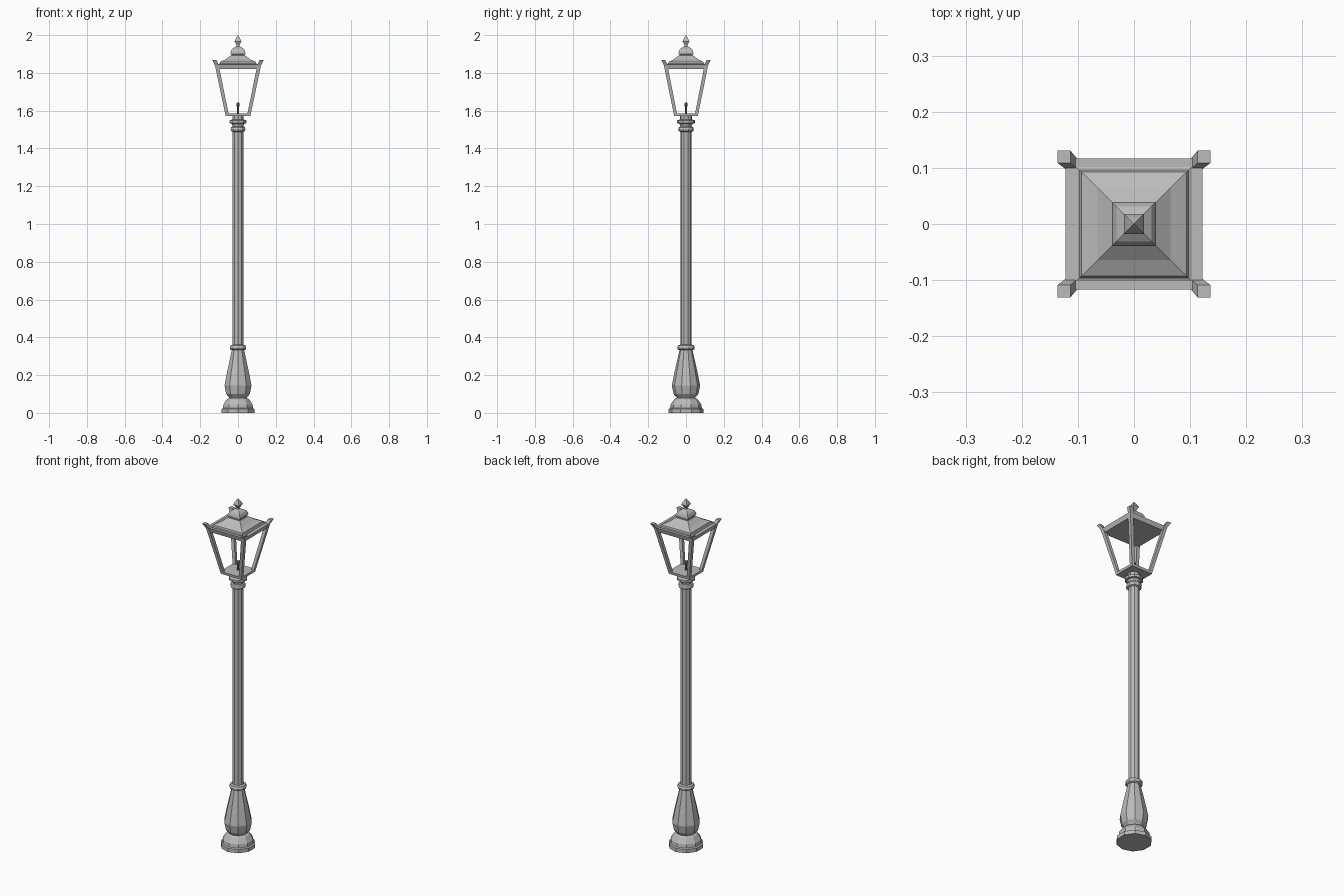
import bpy, bmesh, math

cube = bpy.data.objects.get("Cube")
if cube:
    bpy.data.objects.remove(cube, do_unlink=True)


def material(name, colour):
    m = bpy.data.materials.new(name)
    m.use_nodes = True
    m.diffuse_color = colour
    m.node_tree.nodes["Principled BSDF"].inputs["Base Color"].default_value = colour
    return m


iron = material("grey iron", (0.5, 0.5, 0.5, 1))
steel = material("blue grey burner", (0.2, 0.22, 0.3, 1))
DEPTH = 0.96  # the lantern is slightly shallower than it is wide


def loft(name, rings, mat):
    """Join equal-sided rings of points into a closed, flat-shaded solid."""
    bm = bmesh.new()
    loops = [[bm.verts.new(p) for p in ring] for ring in rings]
    n = len(loops[0])
    for a, b in zip(loops, loops[1:]):
        for i in range(n):
            j = (i + 1) % n
            bm.faces.new((a[i], a[j], b[j], b[i]))
    bm.faces.new(loops[0][::-1])
    bm.faces.new(loops[-1])
    bmesh.ops.remove_doubles(bm, verts=bm.verts, dist=0.00001)
    bmesh.ops.recalc_face_normals(bm, faces=bm.faces)
    mesh = bpy.data.meshes.new(name)
    bm.to_mesh(mesh)
    bm.free()
    mesh.materials.append(mat)
    obj = bpy.data.objects.new(name, mesh)
    bpy.context.collection.objects.link(obj)
    return obj


def polygon(radius, z, sides):
    steps = [math.pi / 2 + math.tau * i / sides for i in range(sides)]
    return [(radius * math.cos(a), radius * math.sin(a), z) for a in steps]


def square(half, z, cx=0, cy=0, depth=DEPTH):
    corners = ((-1, -1), (1, -1), (1, 1), (-1, 1))
    return [(cx + half * x, (cy + half * y) * depth, z) for x, y in corners]


def turned(name, profile, sides=10, mat=iron):
    return loft(name, [polygon(r, z, sides) for r, z in profile], mat)


def squared(name, profile, depth=DEPTH):
    return loft(name, [square(r, z, depth=depth) for r, z in profile], iron)


# Ten-sided column, from the plinth upwards
turned("plinth", [(0.092, 0), (0.092, 0.021), (0.084, 0.025), (0.081, 0.045),
                  (0.062, 0.072), (0.048, 0.08)])
turned("pedestal", [(0.045, 0.075), (0.055, 0.088), (0.066, 0.1), (0.075, 0.145),
                    (0.062, 0.21), (0.034, 0.335)])
turned("pedestal_collar", [(0.034, 0.332), (0.044, 0.337), (0.046, 0.347),
                           (0.042, 0.357), (0.03, 0.361)])
turned("pole", [(0.03, 0.35), (0.03, 1.55)])
turned("lower_neck_ring", [(0.03, 1.488), (0.039, 1.492), (0.041, 1.502),
                           (0.038, 1.512), (0.031, 1.516)])
turned("upper_neck_ring", [(0.031, 1.522), (0.037, 1.532), (0.048, 1.534),
                           (0.048, 1.548), (0.034, 1.553)])
turned("lantern_socket", [(0.032, 1.55), (0.032, 1.575)])

# Lantern frame
squared("lantern_floor", [(0.066, 1.572), (0.068, 1.586)])
squared("top_frame", [(0.114, 1.82), (0.122, 1.845)])
for sx, side in ((-1, "right"), (1, "left")):
    for sy, end in ((-1, "front"), (1, "back")):
        path = [(0.057, 1.575, 0.009), (0.112, 1.84, 0.01), (0.125, 1.868, 0.0115)]
        loft(f"{end}_{side}_post",
             [square(h, z, sx * c, sy * c) for c, z, h in path], iron)

# Square roof, cap and finial
squared("roof", [(0.103, 1.84), (0.103, 1.847), (0.097, 1.85), (0.094, 1.858),
                 (0.065, 1.872), (0.038, 1.893)], 0.99)
squared("roof_cap", [(0.034, 1.89), (0.034, 1.897), (0.039, 1.901), (0.038, 1.913),
                     (0.031, 1.927), (0.018, 1.936), (0.008, 1.94)], 1)
squared("finial", [(0.008, 1.936), (0.007, 1.946), (0.018, 1.966), (0.012, 1.98),
                   (0, 2)], 1)

# Burner inside the lantern
turned("burner_stem", [(0.004, 1.58), (0.004, 1.625)], 8, steel)
turned("burner_tip", [(0.005, 1.62), (0.009, 1.627), (0.009, 1.638), (0.004, 1.642)],
       8, steel)
